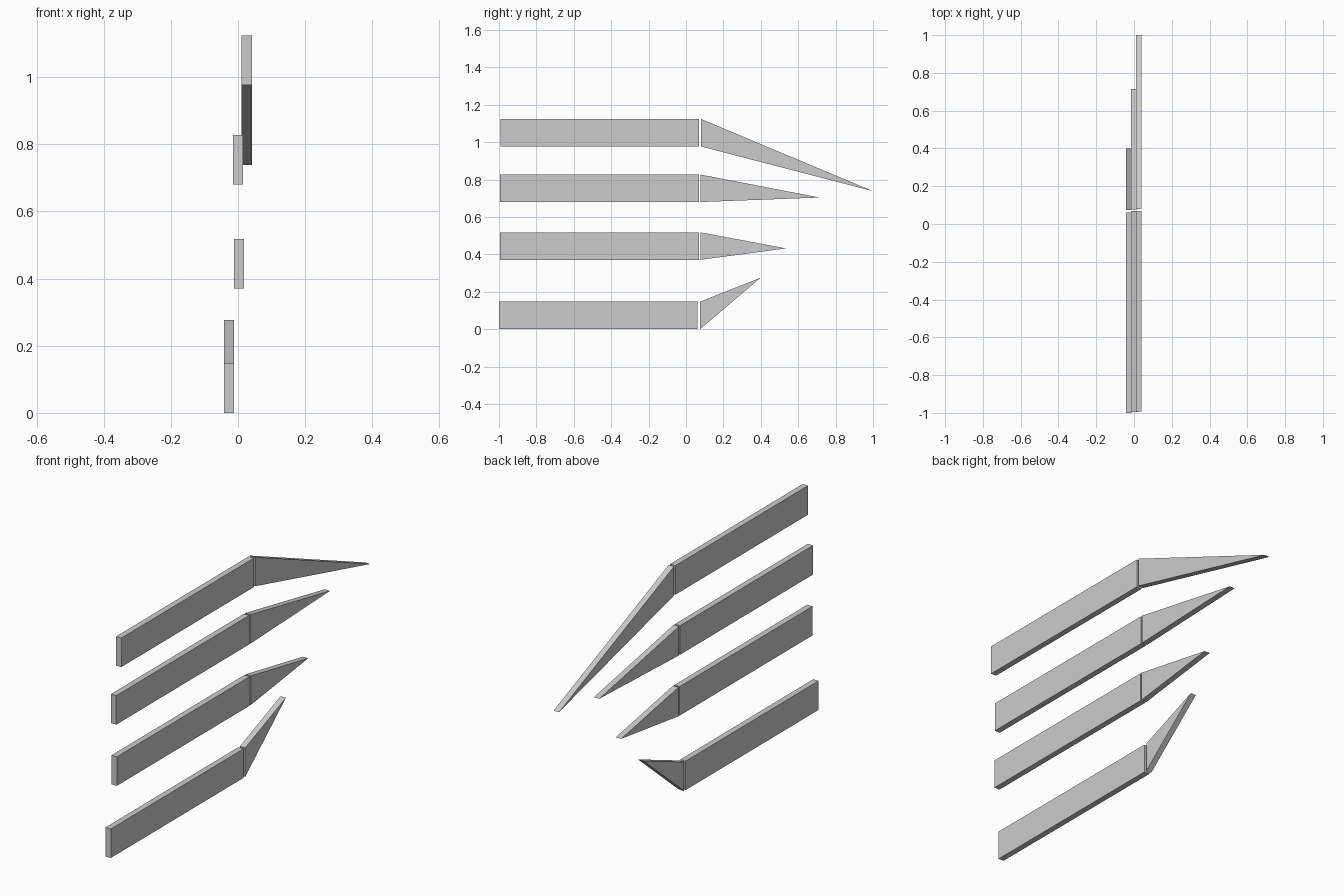
import bpy, bmesh

if "Cube" in bpy.data.objects:
    bpy.data.objects.remove(bpy.data.objects["Cube"])

# extrude a (y, z) profile across x to make a flat-faced plate
def plate(name, profile, x0, x1):
    bm = bmesh.new()
    face = bm.faces.new([bm.verts.new((x0, y, z)) for y, z in profile])
    ext = bmesh.ops.extrude_face_region(bm, geom=[face])
    verts = [v for v in ext["geom"] if isinstance(v, bmesh.types.BMVert)]
    bmesh.ops.translate(bm, verts=verts, vec=(x1 - x0, 0, 0))
    bmesh.ops.recalc_face_normals(bm, faces=bm.faces)
    mesh = bpy.data.meshes.new(name)
    bm.to_mesh(mesh)
    bm.free()
    bpy.context.collection.objects.link(bpy.data.objects.new(name, mesh))

H, W = 0.147, 0.03   # bar height and thickness

# name, left x, base z, bar start y, bar end y, tip start y, tip point (y, z)
blades = [
    ("bottom", -0.042, 0.0, -1.0, 0.062, 0.075, (0.40, 0.276)),
    ("lower", -0.012, 0.371, -0.995, 0.069, 0.077, (0.536, 0.432)),
    ("upper", -0.015, 0.680, -0.995, 0.069, 0.077, (0.715, 0.704)),
    ("top", 0.011, 0.977, -0.992, 0.069, 0.08, (1.0, 0.738)),
]

for name, x, z, y0, y1, yt, tip in blades:
    # straight bar
    plate(name + "_bar", [(y0, z), (y1, z), (y1, z + H), (y0, z + H)], x, x + W)
    # pointed end
    plate(name + "_tip", [(yt, z), tip, (yt, z + H)], x, x + W)
